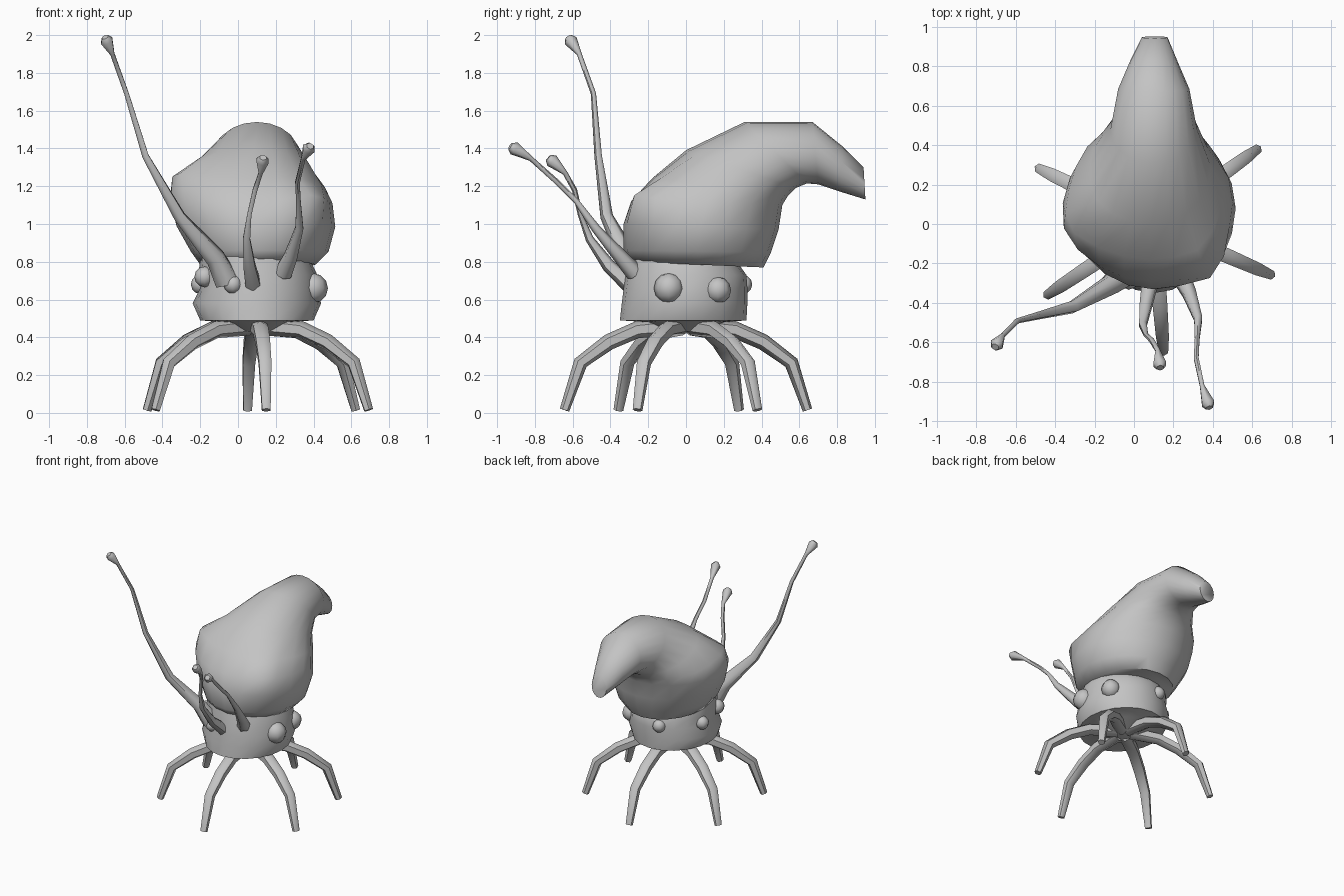
import bpy, bmesh, math
from mathutils import Vector

if "Cube" in bpy.data.objects:
    bpy.data.objects.remove(bpy.data.objects["Cube"])

grey = bpy.data.materials.new("plain grey")
grey.use_nodes = True
grey.diffuse_color = (0.55, 0.55, 0.55, 1)
grey.node_tree.nodes["Principled BSDF"].inputs["Base Color"].default_value = (0.55, 0.55, 0.55, 1)


def finish(name, bm, angle=60):
    bmesh.ops.recalc_face_normals(bm, faces=bm.faces)
    mesh = bpy.data.meshes.new(name)
    bm.to_mesh(mesh)
    bm.free()
    mesh.materials.append(grey)
    obj = bpy.data.objects.new(name, mesh)
    bpy.context.collection.objects.link(obj)
    bpy.ops.object.select_all(action='DESELECT')
    obj.select_set(True)
    bpy.context.view_layer.objects.active = obj
    bpy.ops.object.shade_smooth_by_angle(angle=math.radians(angle))
    return obj


def loft(rings):
    """Skin a list of point rings and cap both ends."""
    bm = bmesh.new()
    loops = [[bm.verts.new(p) for p in ring] for ring in rings]
    n = len(loops[0])
    for a, b in zip(loops, loops[1:]):
        for i in range(n):
            j = (i + 1) % n
            bm.faces.new((a[i], a[j], b[j], b[i]))
    bm.faces.new(loops[0])
    bm.faces.new(loops[-1])
    return bm


def oval(front, back, x0, x1, sides=20):
    """Ring spanning two (y, z) points and an x range."""
    ring = []
    for i in range(sides):
        t = math.tau * i / sides
        s = (1 - math.cos(t)) / 2
        ring.append(Vector(((x0 + x1) / 2 + (x1 - x0) / 2 * math.sin(t),
                            front[0] + (back[0] - front[0]) * s,
                            front[1] + (back[1] - front[1]) * s)))
    return ring


def tube(name, points, radii, ref, sides=6):
    pts = [Vector(p) for p in points]
    rings = []
    for i, p in enumerate(pts):
        d = (pts[min(i + 1, len(pts) - 1)] - pts[max(i - 1, 0)]).normalized()
        u = d.cross(ref).normalized()
        v = d.cross(u)
        rings.append([p + radii[i] * (u * math.cos(math.tau * k / sides) + v * math.sin(math.tau * k / sides))
                      for k in range(sides)])
    return finish(name, loft(rings))


# Shell: rings that tilt back into the hooked tail
sections = [
    ((-0.29, 0.80), (0.41, 0.77), -0.20, 0.41),
    ((-0.33, 0.86), (0.45, 0.85), -0.25, 0.48),
    ((-0.33, 1.00), (0.49, 0.97), -0.32, 0.515),
    ((-0.29, 1.12), (0.51, 1.10), -0.34, 0.50),
    ((-0.18, 1.24), (0.54, 1.15), -0.31, 0.46),
    ((0.00, 1.39), (0.58, 1.19), -0.22, 0.39),
    ((0.31, 1.54), (0.64, 1.215), -0.12, 0.32),
    ((0.67, 1.54), (0.70, 1.21), -0.08, 0.28),
    ((0.83, 1.41), (0.82, 1.17), -0.02, 0.22),
    ((0.94, 1.30), (0.95, 1.13), 0.04, 0.17),
]
shell = loft([oval(*s) for s in sections])
# Two shoulder lumps pushed out of the shell
core = Vector((0.09, 0.08, 0.98))
for spot, push, spread in [((-0.26, 0.0, 1.24), 0.09, 0.17), ((0.36, -0.20, 1.14), 0.10, 0.13)]:
    spot = Vector(spot)
    out = (spot - core).normalized()
    for v in shell.verts:
        v.co += out * push * math.exp(-((v.co - spot).length / spread) ** 2)
finish("shell", shell)

# Body under the shell, with a narrow belly hub
body = [
    ((-0.10, 0.43), (0.10, 0.43), 0.00, 0.20),
    ((-0.20, 0.48), (0.20, 0.48), -0.08, 0.28),
    ((-0.35, 0.49), (0.32, 0.49), -0.20, 0.40),
    ((-0.34, 0.58), (0.325, 0.58), -0.24, 0.44),
    ((-0.33, 0.66), (0.325, 0.66), -0.20, 0.42),
    ((-0.32, 0.73), (0.32, 0.73), -0.21, 0.42),
    ((-0.30, 0.83), (0.27, 0.80), -0.20, 0.38),
]
finish("body", loft([oval(*s) for s in body]), 50)

# Round knobs around the body
for i, (deg, z, r) in enumerate([(-17, 0.66, 0.08), (33, 0.65, 0.07), (104, 0.68, 0.05),
                                 (165, 0.68, 0.05), (207, 0.72, 0.055), (246, 0.68, 0.05)]):
    a = math.radians(deg)
    bm = bmesh.new()
    bmesh.ops.create_uvsphere(bm, u_segments=8, v_segments=6, radius=r)
    bmesh.ops.translate(bm, verts=bm.verts, vec=(0.1 + 0.31 * math.cos(a), 0.31 * math.sin(a), z))
    finish(f"body_knob_{i + 1}", bm)

# Six legs spread around the hub
leg_profile = [(0.05, 0.46), (0.26, 0.44), (0.41, 0.375), (0.56, 0.265), (0.645, 0.015)]
for i, (fx, fy) in enumerate([(0.15, -0.65), (0.70, -0.26), (0.64, 0.39),
                              (0.05, 0.65), (-0.50, 0.29), (-0.44, -0.36)]):
    d = Vector((fx - 0.1, fy, 0)).normalized()
    tube(f"leg_{i + 1}", [(0.1 + d.x * r, d.y * r, z) for r, z in leg_profile],
         [0.05, 0.045, 0.043, 0.038, 0.026], Vector((-d.y, d.x, 0)))

# Three feelers with club tips
feelers = {
    "long_feeler": ([(-0.06, -0.26, 0.70), (-0.12, -0.31, 0.82), (-0.31, -0.42, 1.04), (-0.49, -0.465, 1.36),
                     (-0.59, -0.49, 1.69), (-0.665, -0.565, 1.90)], (-0.695, -0.61, 1.97), 1.0),
    "middle_feeler": ([(0.08, -0.30, 0.68), (0.06, -0.41, 0.78), (0.045, -0.51, 0.92), (0.06, -0.56, 1.05),
                       (0.09, -0.59, 1.18), (0.12, -0.64, 1.27)], (0.13, -0.71, 1.335), 0.65),
    "left_feeler": ([(0.24, -0.27, 0.74), (0.28, -0.35, 0.83), (0.325, -0.48, 0.98), (0.32, -0.58, 1.12),
                     (0.315, -0.68, 1.22), (0.345, -0.82, 1.345)], (0.375, -0.91, 1.40), 0.7),
}
for name, (path, tip, k) in feelers.items():
    tip = Vector(tip)
    end = tip + (tip - Vector(path[-1])).normalized() * 0.025
    radii = [0.07 * k, 0.055 * k, 0.034 * k, 0.02 * k, 0.014, 0.013, 0.036, 0.02]
    tube(name, path + [tip, end], radii, Vector((1, 0, 0)))
